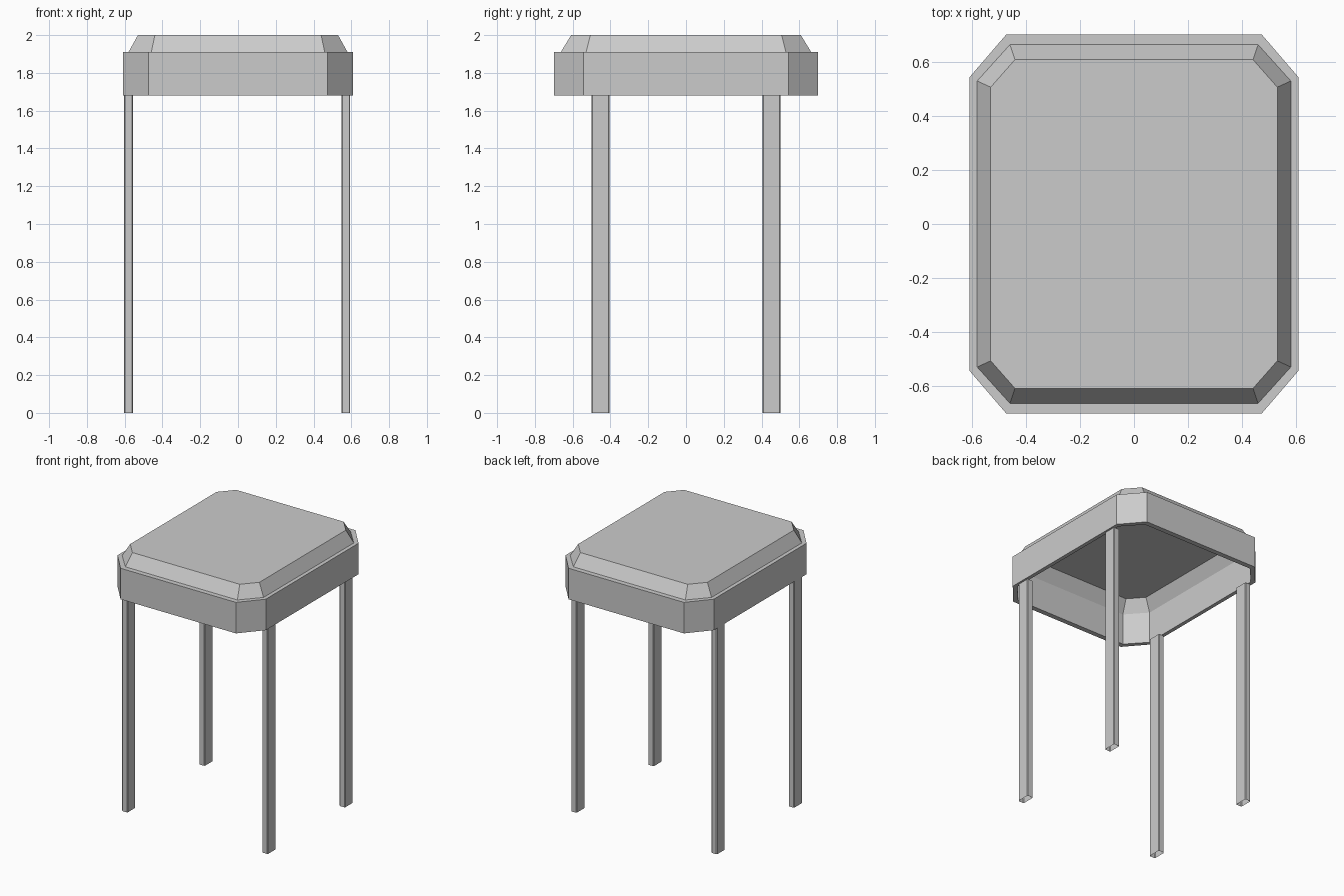
import bpy, bmesh

if "Cube" in bpy.data.objects:
    bpy.data.objects.remove(bpy.data.objects["Cube"])


def octagon(hx, hy, cx, cy):
    """Rectangle outline (half sizes hx, hy) with corners cut by cx, cy."""
    return [(hx, -hy + cy), (hx, hy - cy), (hx - cx, hy), (-hx + cx, hy),
            (-hx, hy - cy), (-hx, -hy + cy), (-hx + cx, -hy), (hx - cx, -hy)]


def loft(name, sections, closed=False, cap=False):
    """Bridge (outline, z) sections; optionally join last to first or cap the last."""
    bm = bmesh.new()
    rings = [[bm.verts.new((x, y, z)) for x, y in pts] for pts, z in sections]
    pairs = list(zip(rings, rings[1:]))
    if closed:
        pairs.append((rings[-1], rings[0]))
    for a, b in pairs:
        n = len(a)
        for i in range(n):
            j = (i + 1) % n
            bm.faces.new((a[i], a[j], b[j], b[i]))
    if cap:
        bm.faces.new(rings[-1])
    mesh = bpy.data.meshes.new(name)
    bm.to_mesh(mesh)
    bm.free()
    obj = bpy.data.objects.new(name, mesh)
    bpy.context.collection.objects.link(obj)
    return obj


LEG_H, RIM_TOP, TOP = 1.68, 1.91, 2.0
outer = octagon(0.608, 0.70, 0.135, 0.157)
inner = octagon(0.58, 0.663, 0.121, 0.134)
top = octagon(0.53, 0.608, 0.09, 0.102)

# Seat rim: hollow band with a flat ledge on top
loft("seat_rim", [(outer, LEG_H), (outer, RIM_TOP), (inner, RIM_TOP), (inner, LEG_H)],
     closed=True)

# Seat top: bevelled shell, open underneath
loft("seat_top", [(inner, RIM_TOP), (top, TOP)], cap=True)

# Legs: flat tubes with narrow chamfers, open at the foot
leg_outline = octagon(0.023, 0.048, 0.005, 0.005)
for depth, y in (("front", -0.452), ("back", 0.452)):
    for side, x in (("left", -0.58), ("right", 0.571)):
        leg = loft(f"{depth}_{side}_leg", [(leg_outline, 0), (leg_outline, LEG_H)])
        leg.location = (x, y, 0)
